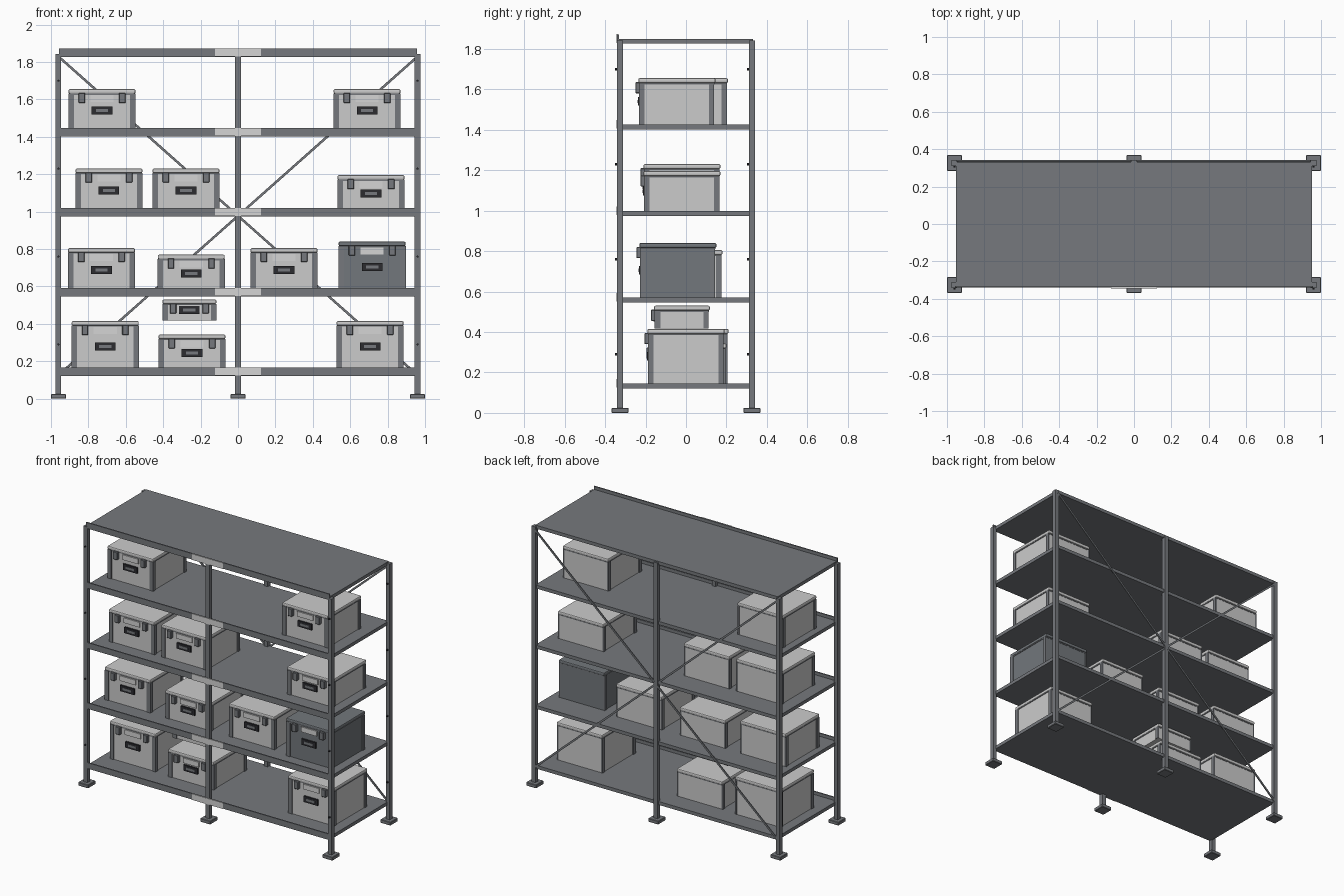
import bpy, bmesh, math
from mathutils import Vector, Matrix

if "Cube" in bpy.data.objects:
    bpy.data.objects.remove(bpy.data.objects["Cube"])


def make_mat(name, rgb):
    m = bpy.data.materials.new(name)
    m.diffuse_color = (*rgb, 1)
    m.use_nodes = True
    m.node_tree.nodes["Principled BSDF"].inputs["Base Color"].default_value = m.diffuse_color
    return m


STEEL = make_mat("steel grey", (0.18, 0.19, 0.205))
LIGHT = make_mat("light grey", (0.60, 0.60, 0.60))
PANEL = make_mat("pale grey plate", (0.66, 0.66, 0.66))
SLATE = make_mat("slate grey", (0.17, 0.185, 0.20))
DARK = make_mat("label black", (0.025, 0.025, 0.03))


def block(name, lo, hi, mat, bevel=0.0, segments=2):
    """Axis-aligned box between two corners."""
    lo, hi = Vector(lo), Vector(hi)
    bm = bmesh.new()
    size = hi - lo
    bmesh.ops.create_cube(bm, size=1, matrix=Matrix.Translation((lo + hi) / 2)
                          @ Matrix.Diagonal((*size, 1)))
    mesh = bpy.data.meshes.new(name)
    bm.to_mesh(mesh)
    bm.free()
    mesh.materials.append(mat)
    ob = bpy.data.objects.new(name, mesh)
    bpy.context.collection.objects.link(ob)
    if bevel:
        mod = ob.modifiers.new("bevel", 'BEVEL')
        mod.width, mod.segments = bevel, segments
    return ob


def rod(name, a, b, w, t, mat):
    """Flat bar between two points in the same xz plane."""
    a, b = Vector(a), Vector(b)
    d = b - a
    ob = block(name, (-d.length / 2, -t / 2, -w / 2), (d.length / 2, t / 2, w / 2), mat)
    ob.location = (a + b) / 2
    ob.rotation_euler.y = -math.atan2(d.z, d.x)


def bolt(name, x, y, z):
    bm = bmesh.new()
    bmesh.ops.create_cone(bm, cap_ends=True, segments=6, radius1=0.006, radius2=0.006,
                          depth=0.012, matrix=Matrix.Translation((x, y, z))
                          @ Matrix.Rotation(math.pi / 2, 4, 'X'))
    mesh = bpy.data.meshes.new(name)
    bm.to_mesh(mesh)
    bm.free()
    mesh.materials.append(DARK)
    bpy.context.collection.objects.link(bpy.data.objects.new(name, mesh))


# Posts, feet and bolts
for x in (-0.96, 0, 0.96):
    for y in (-0.326, 0.326):
        block("post", (x - 0.015, y - 0.015, 0.02), (x + 0.015, y + 0.015, 1.842), STEEL)
        block("foot", (x - 0.04, y - 0.042, 0), (x + 0.04, y + 0.042, 0.025), STEEL, 0.003, 1)
        if x:
            for z in (0.29, 0.76, 1.23, 1.7):
                bolt("post_bolt", x, y - 0.018, z)

# Shelves with a raised front lip and a pale plate over the middle joint
SHELVES = [0.145, 0.57, 0.998, 1.425, 1.85]
for i, z in enumerate(SHELVES):
    block("shelf", (-0.953, -0.332, z - 0.024), (0.953, 0.331, z), STEEL)
    ex = 0.956 if i == 4 else 0.946
    block("shelf_lip", (-ex, -0.340, z - 0.02), (ex, -0.331, z + 0.022), STEEL)
    block("joint_plate", (-0.122, -0.344, z - 0.02), (0.122, -0.338, z + 0.0225), PANEL)

# Crossed braces at the back
rod("back_brace", (-0.955, 0.334, 1.825), (0.955, 0.334, 0.13), 0.013, 0.007, STEEL)
rod("back_brace", (-0.955, 0.338, 0.13), (0.955, 0.338, 1.825), 0.013, 0.007, STEEL)


def crate(cx, cy, base, top, w=0.36, d=0.375, body=LIGHT):
    """Storage box with corner bars, lid, latches, handle plate and label."""
    hw, hd = w / 2, d / 2
    lid = top - 0.024
    f = cy - hd + 0.006      # front plane of the body
    block("crate_body", (cx - hw + 0.006, f, base), (cx + hw - 0.006, cy + hd - 0.004, lid), body)
    for s in (-1, 1):
        # front and rear corner bars
        for t, bw in ((-1, 0.03), (1, 0.012)):
            xs = sorted((cx + s * hw, cx + s * (hw - bw)))
            ys = sorted((cy + t * hd, cy + t * (hd - 0.028)))
            if t > 0:
                ys[1] -= 0.003
            block("crate_corner_bar", (xs[0], ys[0], base), (xs[1], ys[1], lid), STEEL)
        # dark strip beneath the lid
        xl = cx + s * (hw * 0.6)
        block("crate_latch", (xl - 0.017, f - 0.024, top - 0.075),
              (xl + 0.017, f + 0.002, top - 0.02), STEEL, 0.003, 1)
    block("crate_lid", (cx - hw + 0.001, cy - hd - 0.003, lid),
          (cx + hw - 0.001, cy + hd + 0.003, top), body, 0.007, 2)
    block("crate_rim", (cx - hw + 0.003, f - 0.002, lid - 0.006),
          (cx + hw - 0.003, cy + hd - 0.002, lid), STEEL)
    # handle plate
    block("crate_handle_plate", (cx - 0.062, f - 0.008, top - 0.068),
          (cx + 0.062, f, top - 0.032), PANEL)
    # label holder at mid height, with small raised insert
    m = (base + top) / 2
    block("crate_label_holder", (cx - 0.055, f - 0.012, m - 0.021),
          (cx + 0.055, f, m + 0.021), DARK)
    block("crate_label_insert", (cx - 0.033, f - 0.014, m - 0.008),
          (cx + 0.033, f - 0.010, m + 0.008), STEEL)


# Crates: centre x, centre y, shelf, top height
for cx, cy, shelf, top in (
        (-0.727, 0.017, 3, 1.655), (0.690, -0.045, 3, 1.655),
        (-0.690, -0.02, 2, 1.230), (-0.278, -0.02, 2, 1.230), (0.711, -0.02, 2, 1.195),
        (-0.730, -0.01, 1, 0.805), (-0.250, -0.015, 1, 0.770), (0.246, -0.01, 1, 0.805),
        (-0.710, 0.02, 0, 0.415), (-0.246, 0.01, 0, 0.343), (0.706, 0.0, 0, 0.415)):
    crate(cx, cy, SHELVES[shelf], top)
crate(0.717, -0.04, SHELVES[1], 0.840, body=SLATE)
crate(-0.26, -0.02, 0.418, 0.530, w=0.29, d=0.27)
